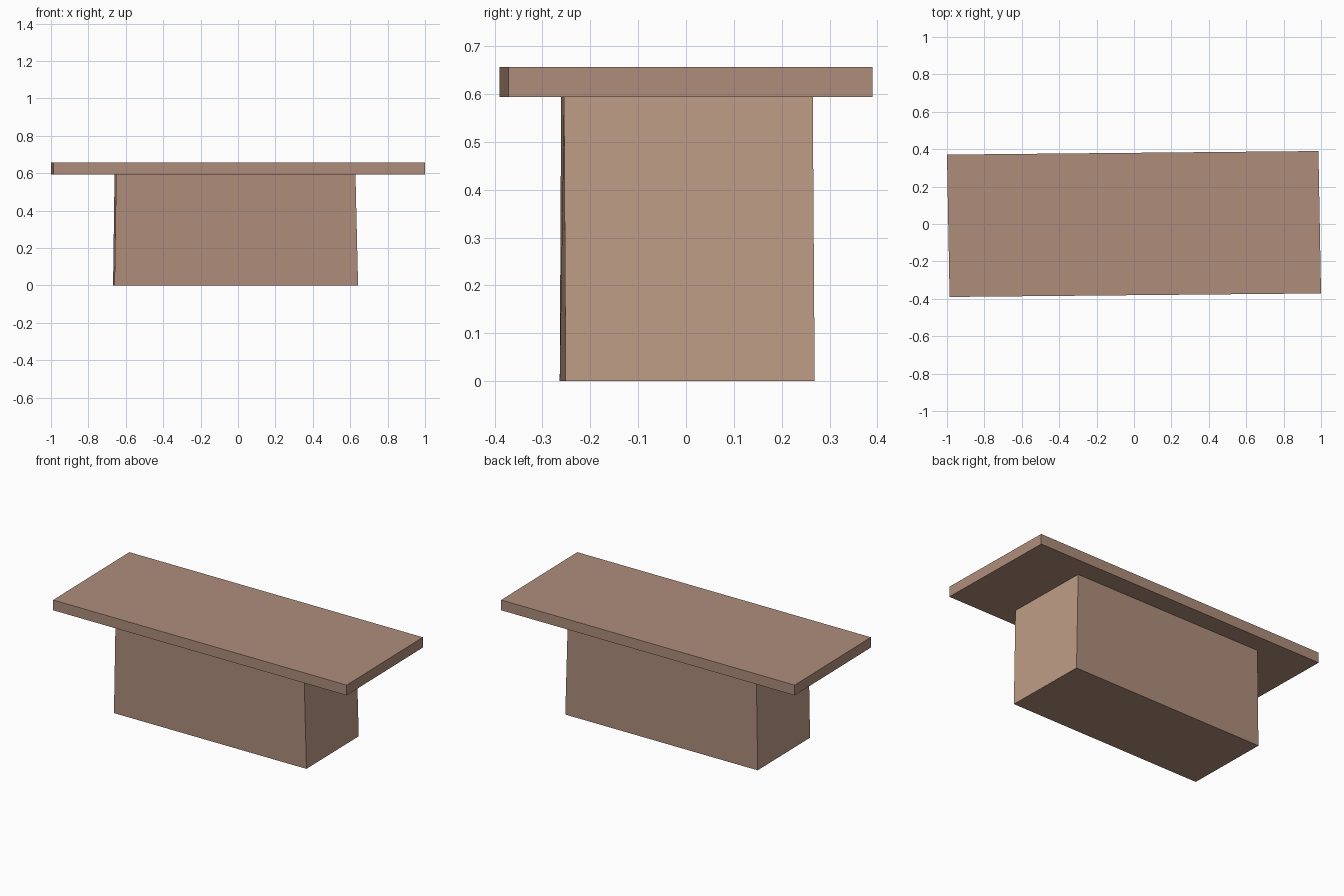
import bpy, bmesh

if "Cube" in bpy.data.objects:
    bpy.data.objects.remove(bpy.data.objects["Cube"])


def material(name, rgb):
    m = bpy.data.materials.new(name)
    m.diffuse_color = (*rgb, 1.0)
    m.use_nodes = True
    m.node_tree.nodes["Principled BSDF"].inputs["Base Color"].default_value = m.diffuse_color
    return m


brown = material("brown", (0.43, 0.27, 0.20))
light_brown = material("light brown", (0.52, 0.335, 0.24))


def ring(bm, a, b, center, z):
    """Centre-symmetric four-corner outline, from its front-left and front-right corners."""
    cx, cy = center
    pts = [a, b, (-a[0], -a[1]), (-b[0], -b[1])]
    return [bm.verts.new((cx + x, cy + y, z)) for x, y in pts]


def block(name, low, high, mats):
    bm = bmesh.new()
    lo, hi = ring(bm, *low), ring(bm, *high)
    bm.faces.new(lo[::-1])
    bm.faces.new(hi)
    for i in range(4):
        j = (i + 1) % 4
        bm.faces.new((lo[i], lo[j], hi[j], hi[i]))
    bmesh.ops.recalc_face_normals(bm, faces=bm.faces)
    # short end faces take the second colour when there is one
    for f in bm.faces:
        f.material_index = int(len(mats) > 1 and abs(f.normal.x) > 0.7)
    me = bpy.data.meshes.new(name)
    bm.to_mesh(me)
    bm.free()
    for m in mats:
        me.materials.append(m)
    ob = bpy.data.objects.new(name, me)
    bpy.context.collection.objects.link(ob)
    return ob


# Slightly skewed slab on top
outline = ((-0.986, -0.39), (1.0, -0.371), (0, 0))
block("table_top", (*outline, 0.594), (*outline, 0.657), [brown])

# Tapered pedestal, with lighter ends
block("pedestal",
      ((-0.647, -0.2665), (0.655, -0.254), (-0.013, 0.0025), 0.0),
      ((-0.635, -0.263), (0.644, -0.257), (-0.016, 0.002), 0.594),
      [brown, light_brown])
